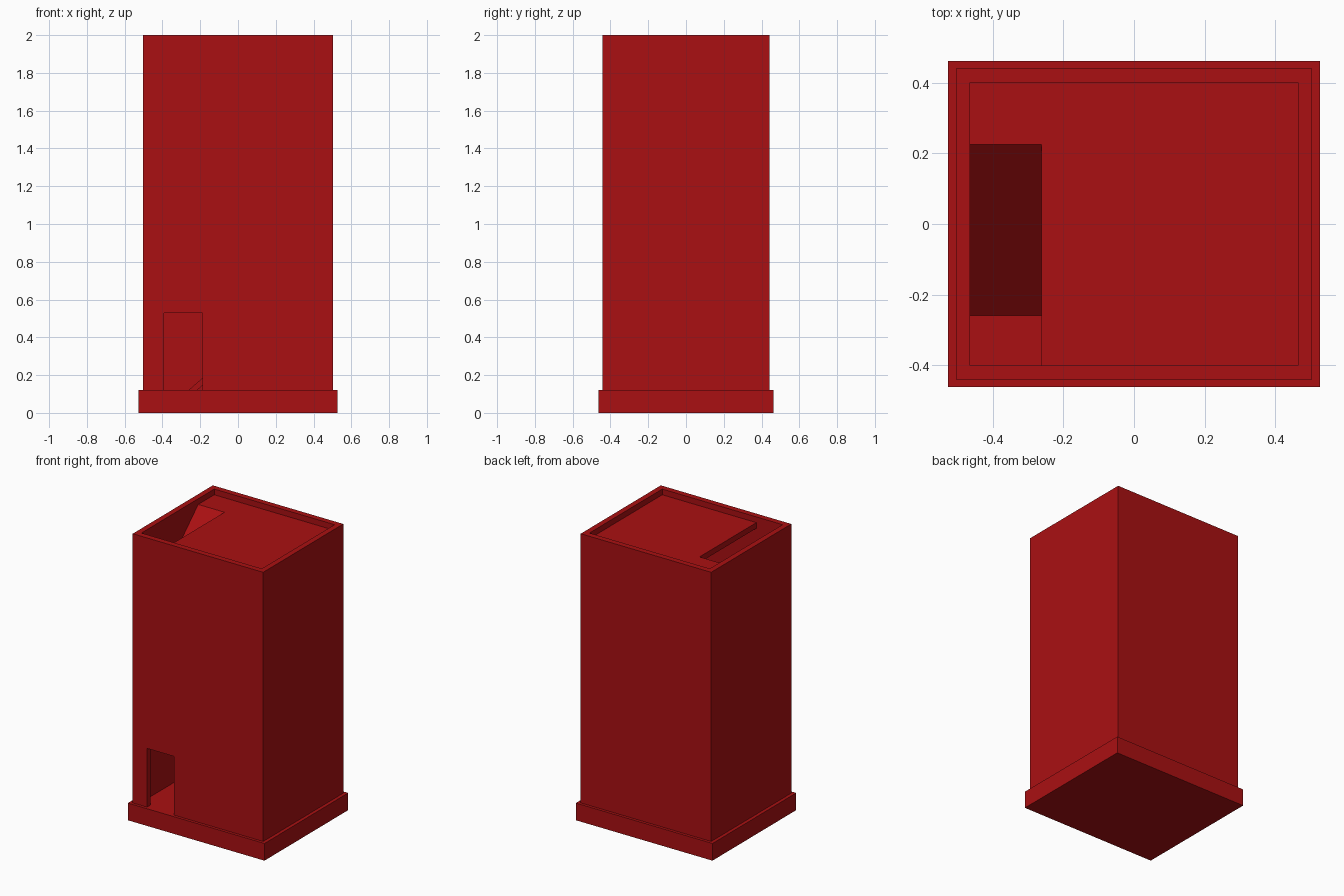
import bpy
import bmesh

cube = bpy.data.objects.get("Cube")
if cube:
    bpy.data.objects.remove(cube, do_unlink=True)

red = bpy.data.materials.new("deep red")
red.use_nodes = True
red.diffuse_color = (0.40, 0.005, 0.006, 1)
red.node_tree.nodes["Principled BSDF"].inputs["Base Color"].default_value = red.diffuse_color


def slab(name, top, drop):
    """Extrude a top outline straight down by drop."""
    bm = bmesh.new()
    face = bm.faces.new([bm.verts.new(p) for p in top])
    ext = bmesh.ops.extrude_face_region(bm, geom=[face])
    low = [v for v in ext["geom"] if isinstance(v, bmesh.types.BMVert)]
    bmesh.ops.translate(bm, verts=low, vec=(0, 0, -drop))
    bmesh.ops.recalc_face_normals(bm, faces=bm.faces)
    mesh = bpy.data.meshes.new(name)
    bm.to_mesh(mesh)
    bm.free()
    mesh.materials.append(red)
    obj = bpy.data.objects.new(name, mesh)
    bpy.context.collection.objects.link(obj)
    return obj


def box(name, x0, x1, y0, y1, z0, z1):
    return slab(name, [(x0, y0, z1), (x1, y0, z1), (x1, y1, z1), (x0, y1, z1)], z1 - z0)


def cut(obj, cutter):
    cutter.hide_render = True
    mod = obj.modifiers.new("cut", 'BOOLEAN')
    mod.operation = 'DIFFERENCE'
    mod.solver = 'EXACT'
    mod.object = cutter
    bpy.context.view_layer.objects.active = obj
    bpy.ops.object.modifier_apply(modifier=mod.name)
    bpy.data.objects.remove(cutter, do_unlink=True)


BASE, TOP, ROOF, THICK = 0.12, 2.0, 1.96, 0.04
IX, IY = 0.465, 0.402            # inside of the walls
RX, BACK, FRONT = 0.262, 0.225, -0.26   # inner edges of the stairwell

# Plinth
box("plinth", -0.528, 0.528, -0.462, 0.462, 0, BASE)

# Hollow tower walls with a doorway
walls = box("tower_walls", -0.504, 0.504, -0.442, 0.442, BASE, TOP)
cut(walls, box("hollow_cutter", -IX, IX, -IY, IY, 0, 2.2))
cut(walls, box("door_cutter", -0.393, -0.187, -0.6, -0.3, 0, 0.53))

# Sunken roof with the stairwell opening along one side
roof = [(-IX, IY), (-IX, BACK), (-RX, BACK), (-RX, -IY), (IX, -IY), (IX, IY)]
slab("roof", [(x, y, ROOF) for x, y in roof], THICK)

# One turn of ramps climbing around the inside, joined by corner landings
rise = (ROOF - BASE) / 4
z = [BASE + rise * i for i in range(5)]
slab("back_ramp", [(-RX, BACK, z[0]), (RX, BACK, z[1]), (RX, IY, z[1]), (-RX, IY, z[0])], THICK)
slab("left_ramp", [(RX, BACK, z[1]), (RX, FRONT, z[2]), (IX, FRONT, z[2]), (IX, BACK, z[1])], THICK)
slab("front_ramp", [(RX, FRONT, z[2]), (-RX, FRONT, z[3]), (-RX, -IY, z[3]), (RX, -IY, z[2])], THICK)
slab("right_ramp", [(-RX, FRONT, z[3]), (-RX, BACK, z[4]), (-IX, BACK, z[4]), (-IX, FRONT, z[3])], THICK)
box("back_left_landing", RX, IX, BACK, IY, z[1] - THICK, z[1])
box("front_left_landing", RX, IX, -IY, FRONT, z[2] - THICK, z[2])
box("front_right_landing", -IX, -RX, -IY, FRONT, z[3] - THICK, z[3])
